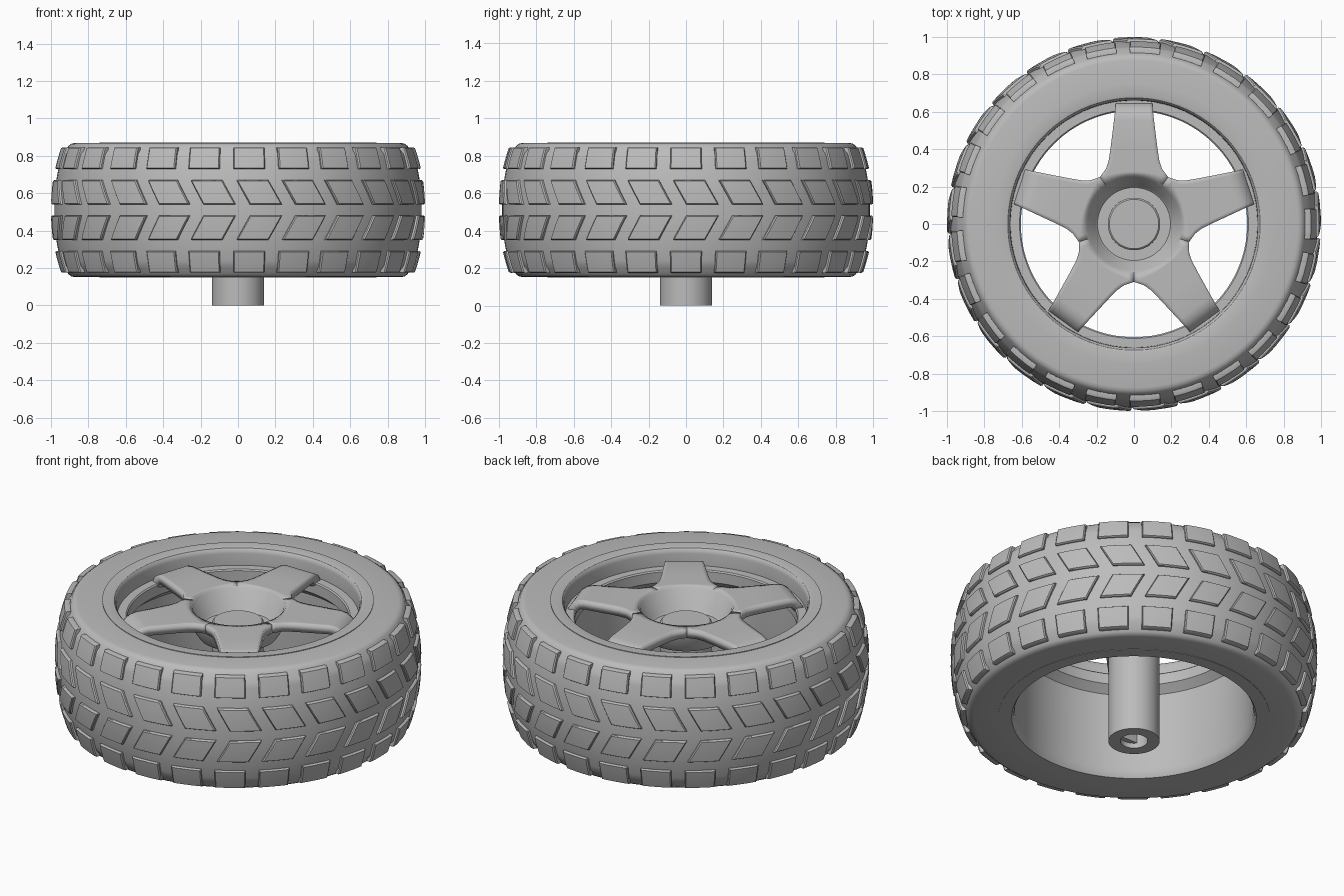
import bpy, bmesh, math
from mathutils import Vector

cube = bpy.data.objects.get("Cube")
if cube:
    bpy.data.objects.remove(cube, do_unlink=True)

grey = bpy.data.materials.new("plain_grey")
grey.use_nodes = True
colour = (0.5, 0.5, 0.5, 1)
grey.diffuse_color = colour
grey.node_tree.nodes["Principled BSDF"].inputs["Base Color"].default_value = colour

MID = 0.51     # height of the wheel's middle plane
BLOCKS = 25    # tread blocks in each row


def finish(bm, name, angle=30):
    bmesh.ops.remove_doubles(bm, verts=bm.verts, dist=1e-4)
    bmesh.ops.recalc_face_normals(bm, faces=bm.faces)
    mesh = bpy.data.meshes.new(name)
    bm.to_mesh(mesh)
    bm.free()
    obj = bpy.data.objects.new(name, mesh)
    bpy.context.collection.objects.link(obj)
    mesh.materials.append(grey)
    bpy.ops.object.select_all(action="DESELECT")
    obj.select_set(True)
    bpy.context.view_layer.objects.active = obj
    bpy.ops.object.shade_smooth_by_angle(angle=math.radians(angle))
    return obj


def add_grid(bm, rows, wrap=False):
    grid = [[bm.verts.new(p) for p in row] for row in rows]
    n = len(rows[0])
    for a, b in zip(grid, grid[1:]):
        for j in range(n if wrap else n - 1):
            k = (j + 1) % n
            bm.faces.new((a[j], a[k], b[k], b[j]))


def polar(r, angle, z):
    return Vector((r * math.cos(angle), r * math.sin(angle), z))


def lathe(name, profile, steps=120, closed=True):
    bm = bmesh.new()
    pts = profile + profile[:1] if closed else profile
    add_grid(bm, [[polar(r, math.tau * i / steps, z) for i in range(steps)]
                  for r, z in pts], wrap=True)
    return finish(bm, name)


# Tyre: crowned carcass with rounded shoulders
def tyre_radius(z):
    d = abs(z - MID) / 0.36
    return 0.982 - 0.064 * d ** 2.2


half = [(0.70, 0.358), (0.875, 0.358), (0.892, 0.354), (0.907, 0.343), (0.916, 0.325)]
crown = [(tyre_radius(MID + 0.03 * k), MID + 0.03 * k) for k in range(10, -11, -1)]
tyre = ([(r, MID + h) for r, h in half] + crown
        + [(r, MID - h) for r, h in reversed(half)])
lathe("tyre", tyre)


# Tread blocks: raised patches that follow the crown
def tread_row(name, low, high, offset, skew):
    params = [-1, -1, -0.93, -0.4, 0.4, 0.93, 1, 1]
    heights = [-0.012, 0.011, 0.018, 0.018]
    width = math.radians(5)
    bm = bmesh.new()
    for i in range(BLOCKS):
        centre = math.tau * i / BLOCKS + math.radians(offset)
        rows = []
        for a, t in enumerate(params):
            z = (low + high) / 2 + t * (high - low) / 2
            row = []
            for b, s in enumerate(params):
                lift = heights[min(a, b, 7 - a, 7 - b)]
                row.append(polar(tyre_radius(z) + lift,
                                 centre + s * width + t * math.radians(skew), z))
            rows.append(row)
        add_grid(bm, rows)
    finish(bm, name)


tread_row("upper_shoulder_tread", 0.73, 0.845, 0, 0)
tread_row("upper_centre_tread", 0.54, 0.67, 3, -2.1)
tread_row("lower_centre_tread", 0.35, 0.48, 3, 2.1)
tread_row("lower_shoulder_tread", 0.175, 0.29, 0, 0)

# Rim: lips, barrel and inner ledge that carries the spokes
lathe("rim", [(0.74, 0.15), (0.74, 0.872), (0.69, 0.872), (0.675, 0.868), (0.666, 0.858),
              (0.662, 0.84), (0.66, 0.77), (0.612, 0.77), (0.605, 0.763), (0.605, 0.70),
              (0.65, 0.66), (0.65, 0.20), (0.655, 0.17), (0.667, 0.15)])

# Star: five spokes joined round the hub, tips curled down onto the ledge
# Each row: middle reach, edge reach, half width, height
ROWS = [(0.26, 0.21, 0.153, 0.835), (0.28, 0.251, 0.182, 0.835), (0.295, 0.265, 0.172, 0.835),
        (0.315, 0.295, 0.15, 0.835), (0.345, 0.335, 0.136, 0.835), (0.4, 0.4, 0.126, 0.835),
        (0.555, 0.555, 0.107, 0.835), (0.59, 0.59, 0.103, 0.828), (0.62, 0.62, 0.1, 0.808),
        (0.64, 0.64, 0.098, 0.78), (0.655, 0.655, 0.096, 0.74)]
bm = bmesh.new()
for i in range(5):
    turn = math.radians(90 + 72 * i)
    out, side = polar(1, turn, 0), polar(1, turn + math.pi / 2, 0)
    add_grid(bm, [[out * (c + (u - c) * t * t) + side * (v * t) + Vector((0, 0, z))
                   for t in [k / 6 for k in range(-6, 7)]] for c, u, v, z in ROWS])
star = finish(bm, "spokes")
if sum(p.normal.z for p in star.data.polygons) < 0:
    star.data.flip_normals()
solid = star.modifiers.new("thickness", "SOLIDIFY")
solid.thickness = 0.05
solid.offset = -1

# Hub dish
lathe("hub_dish", [(0.262, 0.835), (0.25, 0.825), (0.205, 0.715), (0.195, 0.705), (0.12, 0.705),
                   (0.12, 0.66), (0.215, 0.66), (0.235, 0.69), (0.275, 0.79), (0.275, 0.83)], 72)

# Axle sleeve with a bored lower end
lathe("axle_sleeve", [(0, 0.745), (0.132, 0.745), (0.14, 0.737), (0.14, 0), (0.075, 0),
                      (0.075, 0.3), (0, 0.3)], 64, closed=False)

# Flat inside the bore
bm = bmesh.new()
bmesh.ops.create_cube(bm, size=1)
bmesh.ops.scale(bm, vec=(0.13, 0.055, 0.25), verts=bm.verts)
bmesh.ops.translate(bm, vec=(0, -0.072, 0.155), verts=bm.verts)
finish(bm, "bore_flat")
